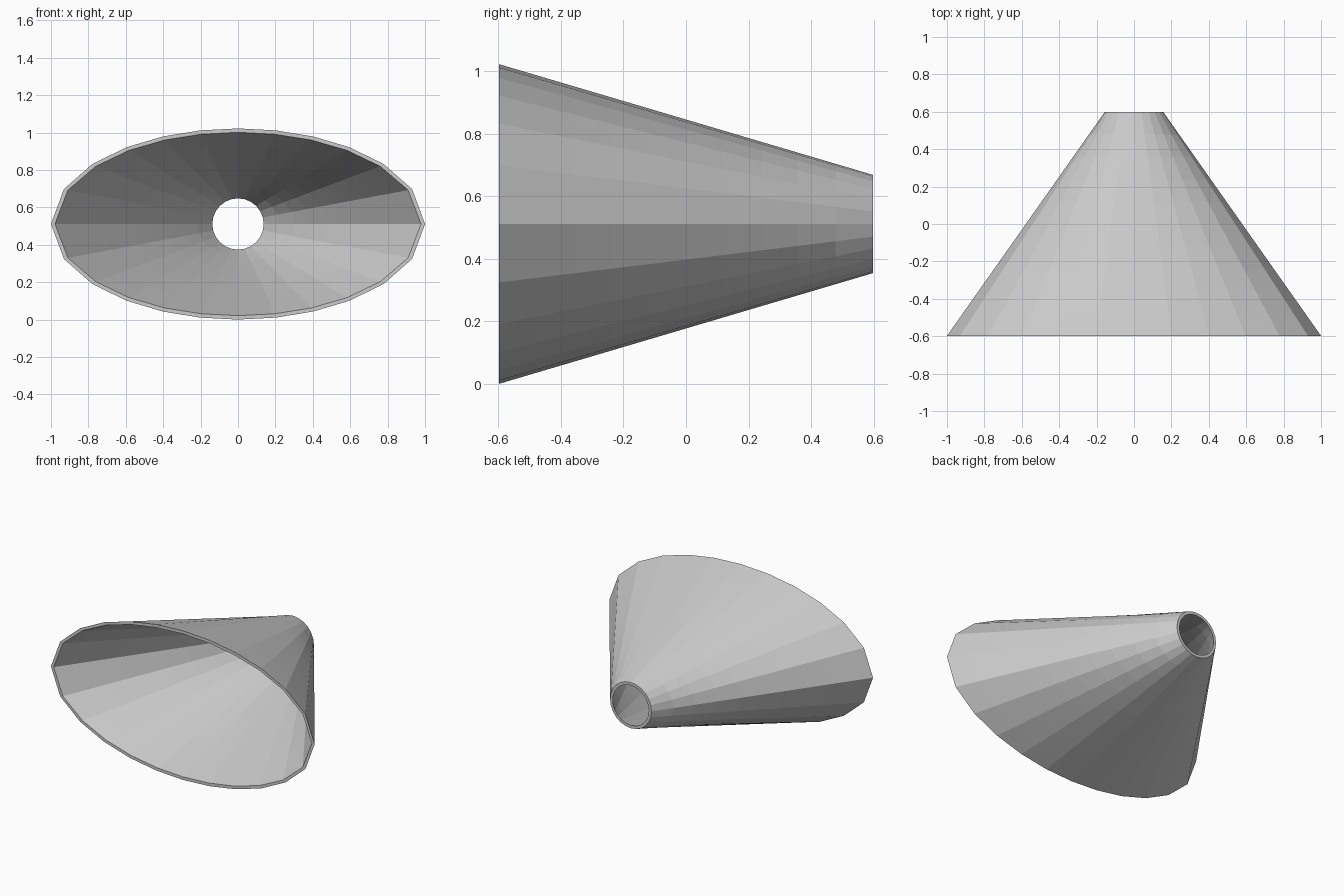
import bpy
import math

if "Cube" in bpy.data.objects:
    bpy.data.objects.remove(bpy.data.objects["Cube"])

SEGS, RINGS = 24, 10
CENTRE_Z, HALF_LEN = 0.511, 0.598


def even_ellipse(a, b, n):
    """n points spaced evenly by arc length around an ellipse."""
    fine = 7200
    pts = [(a * math.cos(2 * math.pi * i / fine), b * math.sin(2 * math.pi * i / fine))
           for i in range(fine + 1)]
    run = [0.0]
    for p, q in zip(pts, pts[1:]):
        run.append(run[-1] + math.dist(p, q))
    out, j = [], 0
    for k in range(n):
        target = run[-1] * k / n
        while run[j] < target - 1e-9:
            j += 1
        out.append(pts[j])
    return out


def skin(mouth, outlet):
    """Rings of points blending the wide mouth into the round outlet."""
    rings = []
    for r in range(RINGS + 1):
        t = r / RINGS
        y = -HALF_LEN + 2 * HALF_LEN * t
        rings.append([(m[0] + (o[0] - m[0]) * t, y, CENTRE_Z + m[1] + (o[1] - m[1]) * t)
                      for m, o in zip(mouth, outlet)])
    return rings


# Outer skin front to back, then inner skin back to front: one closed loop of rings
outer = skin(even_ellipse(1.0, 0.511, SEGS), even_ellipse(0.157, 0.157, SEGS))
inner = skin(even_ellipse(0.979, 0.490, SEGS), even_ellipse(0.137, 0.137, SEGS))
rings = outer + inner[::-1]

verts = [p for ring in rings for p in ring]
faces = []
for r in range(len(rings)):
    a, b = r * SEGS, ((r + 1) % len(rings)) * SEGS
    for i in range(SEGS):
        j = (i + 1) % SEGS
        faces.append((a + i, b + i, b + j, a + j))

mesh = bpy.data.meshes.new("funnel_adapter")
mesh.from_pydata(verts, [], faces)
mesh.update()

# Make the normals face outwards
import bmesh
bm = bmesh.new()
bm.from_mesh(mesh)
bmesh.ops.recalc_face_normals(bm, faces=bm.faces)
bm.to_mesh(mesh)
bm.free()

# Single plain grey
grey = bpy.data.materials.new("light grey")
grey.diffuse_color = (0.6, 0.6, 0.6, 1)
grey.use_nodes = True
grey.node_tree.nodes["Principled BSDF"].inputs["Base Color"].default_value = grey.diffuse_color
mesh.materials.append(grey)

funnel = bpy.data.objects.new("funnel_adapter", mesh)
bpy.context.collection.objects.link(funnel)
